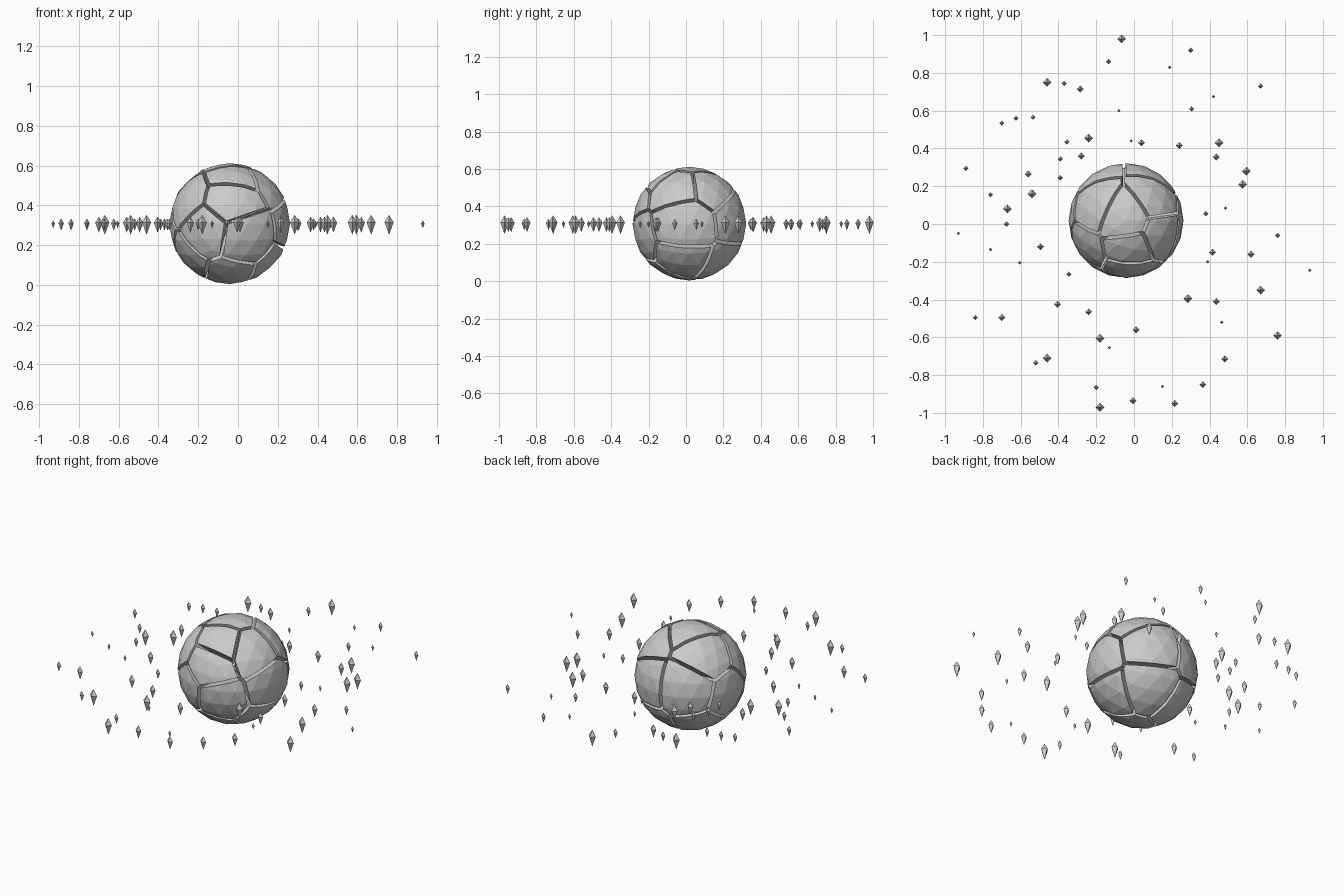
import bpy, bmesh
from mathutils import Vector

if "Cube" in bpy.data.objects:
    bpy.data.objects.remove(bpy.data.objects["Cube"])

CENTRE = Vector((-0.042, 0.018, 0.308))
RADIUS = 0.304
GAP = 0.009  # half of the crack width


def make_object(name, bm, location):
    mesh = bpy.data.meshes.new(name)
    bm.to_mesh(mesh)
    bm.free()
    obj = bpy.data.objects.new(name, mesh)
    obj.location = location
    bpy.context.collection.objects.link(obj)
    return obj


# Cracked boulder: each shard is a faceted ball trimmed to its own cell
seeds = [Vector(s).normalized() for s in (
    (.28, -.92, -.27), (-.45, -.87, -.15), (.03, -.88, .43), (.08, -.55, .82),
    (-.75, -.5, .42), (-.7, -.35, -.6), (-.02, -.45, -.88), (.98, -.12, -.05),
    (.55, .4, .72), (.45, .88, .1), (-.5, .82, .1), (-.95, .1, -.1),
    (-.6, .3, .72), (-.02, .05, .99), (.65, -.25, .72), (.3, .6, -.74),
    (-.5, .45, -.74), (.72, -.15, -.72))]

for i, seed in enumerate(seeds):
    bm = bmesh.new()
    bmesh.ops.create_icosphere(bm, subdivisions=3, radius=RADIUS)
    for j, other in enumerate(seeds):
        if i == j:
            continue
        normal = (other - seed).normalized()
        cut = bmesh.ops.bisect_plane(
            bm, geom=bm.verts[:] + bm.edges[:] + bm.faces[:], dist=1e-6,
            plane_co=-normal * GAP, plane_no=normal, clear_outer=True)
        rim = [e for e in cut["geom_cut"]
               if isinstance(e, bmesh.types.BMEdge) and e.is_boundary]
        if rim:
            bmesh.ops.edgeloop_fill(bm, edges=rim)
    bmesh.ops.recalc_face_normals(bm, faces=bm.faces[:])
    make_object(f"boulder_shard_{i + 1}", bm, CENTRE)


# Floating crystals: four-sided double points, taller below than above
def crystal(name, x, y, width):
    bm = bmesh.new()
    r = width / 2
    ring = [bm.verts.new(p) for p in
            ((r, 0, r * .42), (0, r, r * .42), (-r, 0, r * .42), (0, -r, r * .42))]
    top = bm.verts.new((0, 0, r * 2.05))
    bottom = bm.verts.new((0, 0, -r * 2.3))
    for k in range(4):
        a, b = ring[k], ring[(k + 1) % 4]
        bm.faces.new((a, b, top))
        bm.faces.new((b, a, bottom))
    make_object(name, bm, (x, y, 0.305))


belt = {
    "large_crystal": (0.046, [
        (-.46, .75), (-.065, .98), (.45, .43), (.575, .21), (-.24, .455),
        (-.54, .16), (-.67, .08), (.67, -.35), (.76, -.59), (.285, -.395),
        (-.46, -.71), (-.18, -.97), (.595, .28), (-.18, -.605)]),
    "medium_crystal": (0.037, [
        (-.285, .715), (.24, .415), (.435, .355), (-.28, .36), (.04, .43),
        (-.56, .265), (-.495, -.12), (.415, -.15), (.62, -.16), (-.405, -.425),
        (-.24, -.465), (-.70, -.495), (.01, -.56), (.435, -.41), (.48, -.715),
        (.365, -.85), (.215, -.95), (-.005, -.935)]),
    "small_crystal": (0.028, [
        (-.135, .86), (.30, .92), (.67, .73), (-.37, .745), (.305, .61),
        (-.70, .535), (-.535, .565), (-.355, .435), (-.39, .345), (-.39, .245),
        (-.89, .295), (-.76, .155), (.38, .055), (-.675, 0), (-.345, -.265),
        (.76, -.06), (-.84, -.495), (-.52, -.735), (-.20, -.865), (-.625, .56)]),
    "tiny_crystal": (0.018, [
        (.19, .83), (.42, .675), (-.08, .60), (-.015, .44), (.485, .085),
        (-.93, -.05), (-.76, -.135), (-.605, -.205), (.39, -.20), (.465, -.52),
        (-.13, -.655), (.15, -.86), (.93, -.245)]),
}
for name, (width, spots) in belt.items():
    for n, (x, y) in enumerate(spots):
        crystal(f"{name}_{n + 1}", x, y, width)
